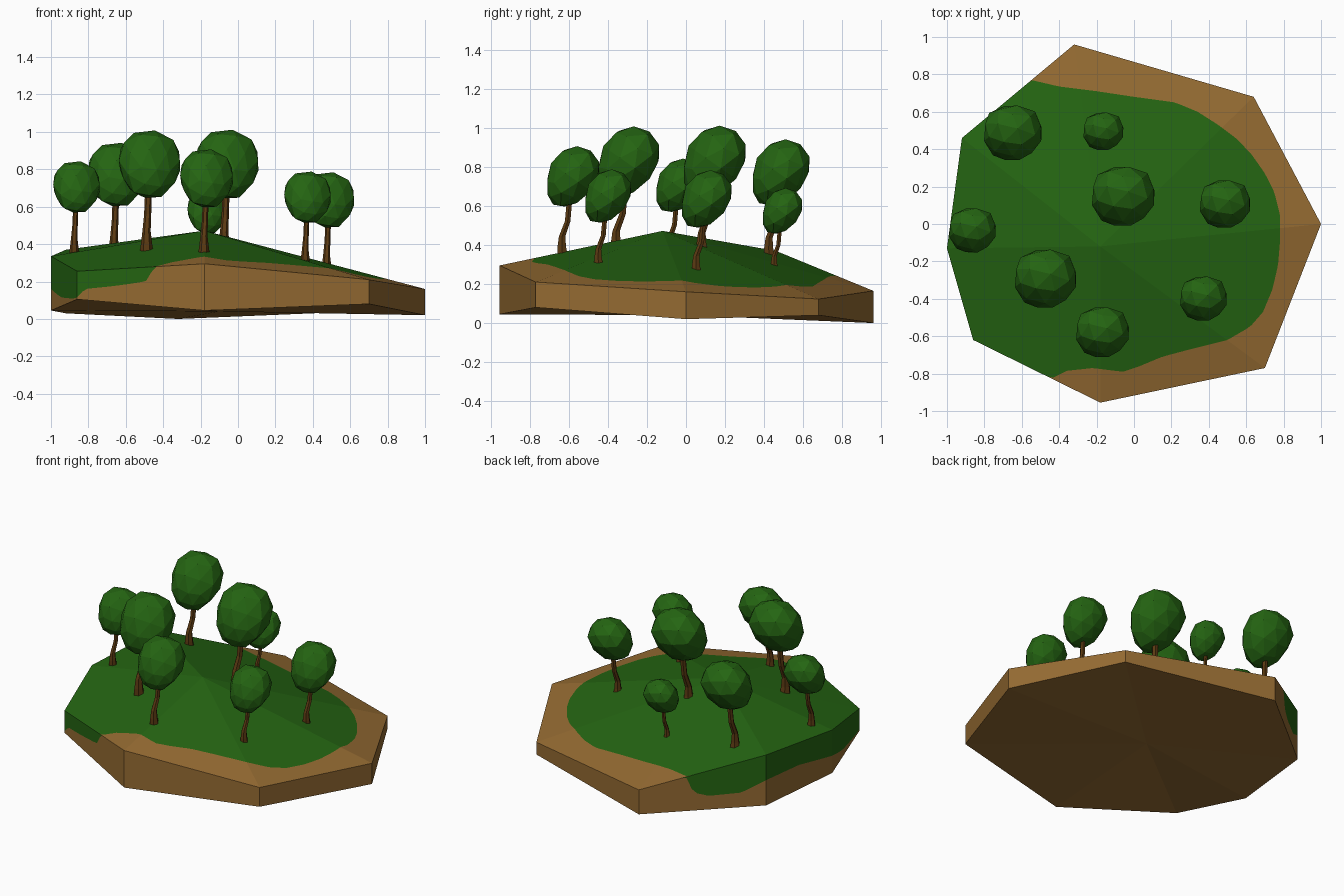
import bpy, bmesh, math, random
from mathutils import Vector, Matrix
from mathutils.geometry import intersect_line_line_2d

if "Cube" in bpy.data.objects:
    bpy.data.objects.remove(bpy.data.objects["Cube"])


def material(name, col):
    m = bpy.data.materials.new(name)
    m.diffuse_color = (*col, 1)
    m.use_nodes = True
    m.node_tree.nodes["Principled BSDF"].inputs["Base Color"].default_value = m.diffuse_color
    return m


GREEN = material("leaf_green", (0.018, 0.13, 0.006))
EARTH = material("earth_brown", (0.30, 0.147, 0.032))
BARK = material("bark_brown", (0.105, 0.042, 0.006))


def finish(bm, name, mats):
    bmesh.ops.recalc_face_normals(bm, faces=bm.faces)
    me = bpy.data.meshes.new(name)
    bm.to_mesh(me)
    bm.free()
    for m in mats:
        me.materials.append(m)
    ob = bpy.data.objects.new(name, me)
    bpy.context.collection.objects.link(ob)
    return ob


# Island slab: rim corners as x, y, bottom z, top z, rising to an off-centre peak
RIM = [(1, 0, .02, .16), (.64, .68, .04, .123), (-.32, .96, 0, .165), (-.92, .46, .03, .37),
       (-1, -.13, .045, .335), (-.86, -.62, .105, .255), (-.18, -.955, .045, .295), (.70, -.77, .08, .21)]
PEAK = Vector((-.18, -.12, .472))
# Wavy grass edge seen from above
EDGE = [Vector(p) for p in [
    (-.65, .80), (-.55, .77), (-.4, .735), (-.2, .71), (0, .68), (.22, .65), (.34, .60), (.45, .53),
    (.55, .455), (.63, .37), (.70, .27), (.75, .17), (.78, .05), (.78, -.1), (.77, -.22), (.74, -.35),
    (.69, -.47), (.62, -.55), (.5, -.62), (.3, -.67), (.15, -.71), (.03, -.76), (-.06, -.79),
    (-.22, -.77), (-.36, -.785), (-.44, -.825), (-.5, -.95)]]
# How far grass hangs down the side (share of thickness) along the rim
HANG = [(0, 0), (2.37, 0), (2.43, .5), (2.55, .65), (2.8, .68), (3, .5), (3.5, .48), (4, .6), (4.4, .8),
        (4.9, .93), (5, .93), (5.06, .62), (5.3, .5), (5.54, .37), (5.58, .15), (5.62, 0), (8, 0)]


def hang(u):
    for (a, fa), (b, fb) in zip(HANG, HANG[1:]):
        if a <= u <= b:
            return fa + (fb - fa) * (u - a) / (b - a)
    return 0


def section(u):
    """Grass end, rim top, hanging grass end and bottom at rim position u."""
    i = int(u) % 8
    f = u - int(u)
    r = Vector(RIM[i]).lerp(Vector(RIM[(i + 1) % 8]), f)
    top, bot = Vector((r[0], r[1], r[3])), Vector((r[0], r[1], r[2]))
    t = 1
    for a, b in zip(EDGE, EDGE[1:]):
        hit = intersect_line_line_2d(PEAK.xy, top.xy, a, b)
        if hit:
            t = min(t, (hit - PEAK.xy).length / (top.xy - PEAK.xy).length)
    h = hang(u) if t > .995 else 0
    return PEAK.lerp(top, t), top, top.lerp(bot, h), bot


bm = bmesh.new()
cache = {}


def face(points, mat):
    vs = []
    for p in points:
        k = tuple(round(c, 5) for c in p)
        if k not in cache:
            cache[k] = bm.verts.new(p)
        if cache[k] not in vs:
            vs.append(cache[k])
    if len(vs) > 2:
        bm.faces.new(vs).material_index = mat


K = 24
secs = [section(i / K) for i in range(8 * K)]
base_mid = Vector((-.1, 0, .04))
for a, b in zip(secs, secs[1:] + secs[:1]):
    face([PEAK, a[0], b[0]], 0)
    face([a[0], a[1], b[1], b[0]], 1)
    face([a[1], a[2], b[2], b[1]], 0)
    face([a[2], a[3], b[3], b[2]], 1)
    face([a[3], base_mid, b[3]], 1)
finish(bm, "island", [GREEN, EARTH])


# Leaning egg-shaped faceted crown
def crown(name, loc, s):
    rnd = random.Random(4)
    bm = bmesh.new()
    bmesh.ops.create_icosphere(bm, subdivisions=2, radius=1)
    lean = Matrix.Rotation(math.radians(-35), 3, 'X')
    for v in bm.verts:
        p = v.co * rnd.uniform(.94, 1.04)
        w = 1 + .13 * p.z
        v.co = lean @ Vector((p.x * .17 * w, p.y * .147 * w, p.z * .203)) * s + loc
    finish(bm, name, [GREEN])


# Bent six-sided trunk with flared foot: x, y, z, radius
PATH = [(0, .005, -.02, .037), (0, 0, .04, .029), (0, .002, .10, .022),
        (.006, .035, .19, .019), (.012, .05, .36, .018)]


def trunk(name, loc, s):
    bm = bmesh.new()
    rings = [[bm.verts.new(Vector((x + r * math.cos(k * math.pi / 3), y + r * math.sin(k * math.pi / 3), z)) * s + loc)
              for k in range(6)] for x, y, z, r in PATH]
    for a, b in zip(rings, rings[1:]):
        for k in range(6):
            bm.faces.new((a[k], a[(k + 1) % 6], b[(k + 1) % 6], b[k]))
    bm.faces.new(rings[0])
    bm.faces.new(rings[-1])
    finish(bm, name, [BARK])


# Trees: crown centre and scale
TREES = [(-.65, .48, .765, .94), (-.165, .49, .57, .65), (-.06, .14, .82, 1.02), (.485, .10, .63, .82),
         (-.865, -.04, .70, .76), (-.475, -.30, .82, 1), (-.17, -.585, .745, .86), (.37, -.405, .645, .76)]
for n, (x, y, z, s) in enumerate(TREES, 1):
    c = Vector((x, y, z))
    crown(f"tree_crown_{n}", c, s)
    trunk(f"tree_trunk_{n}", c - Vector((.014, .06, .45)) * s, s)
